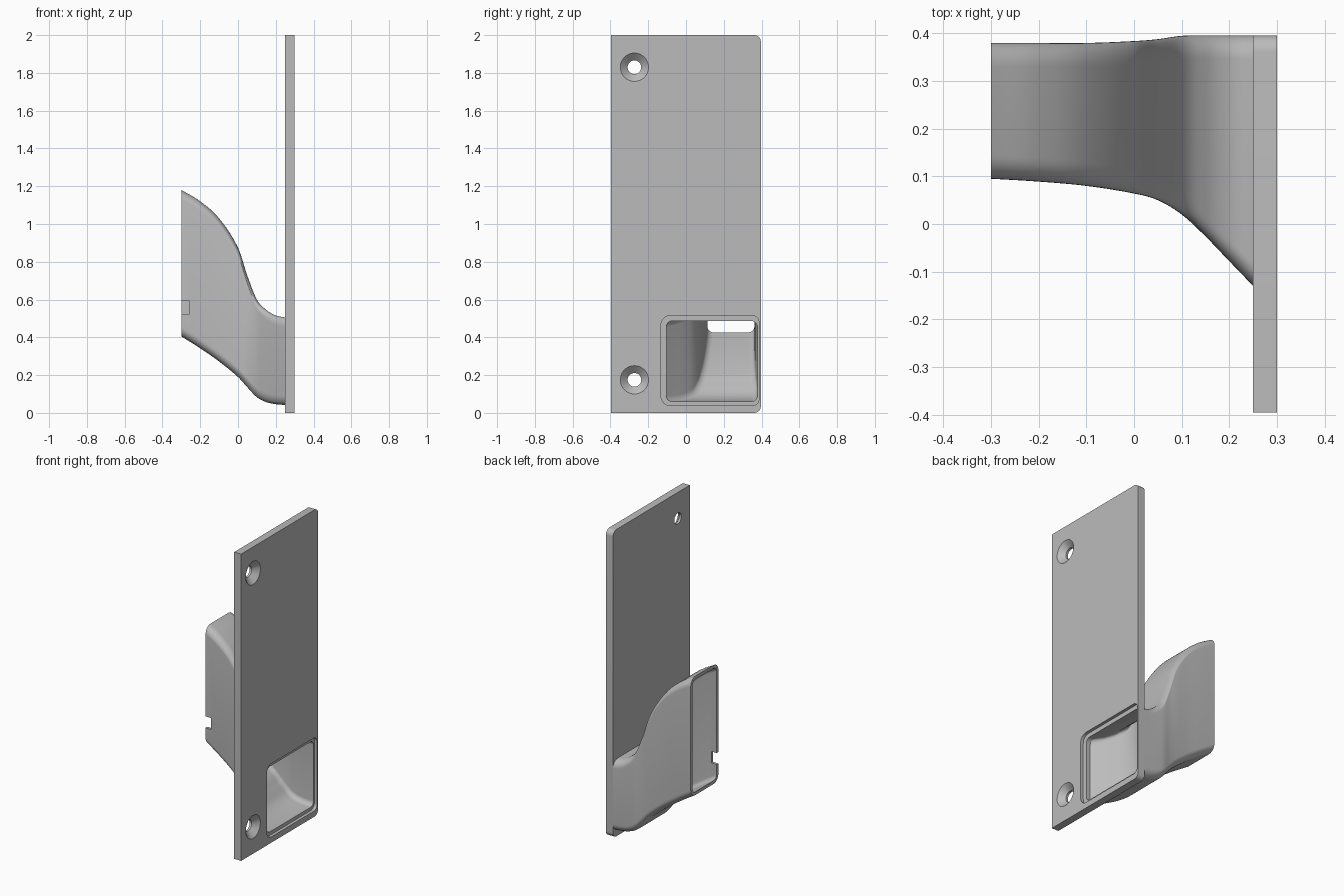
import bpy, bmesh
from math import cos, sin, pi, sqrt, radians
from mathutils import Matrix

cube = bpy.data.objects.get("Cube")
if cube:
    bpy.data.objects.remove(cube, do_unlink=True)

grey = bpy.data.materials.new("plain grey")
grey.use_nodes = True
colour = (0.5, 0.5, 0.5, 1)
grey.diffuse_color = colour
grey.node_tree.nodes["Principled BSDF"].inputs["Base Color"].default_value = colour


def rounded_rect(y0, y1, z0, z1, radii, n=8):
    """Outline in y and z; radii run anticlockwise from the +y +z corner."""
    pts = []
    corners = ((y1, z1, -1, -1), (y0, z1, 1, -1), (y0, z0, 1, 1), (y1, z0, -1, 1))
    for k, ((y, z, sy, sz), r) in enumerate(zip(corners, radii)):
        steps = n if r > 0 else 0
        for i in range(steps + 1):
            a = (k + (i / n)) * pi / 2
            pts.append((y + sy * r + r * cos(a), z + sz * r + r * sin(a)))
    return pts


def circle(y, z, r, n=40):
    return [(y + r * cos(2 * pi * i / n), z + r * sin(2 * pi * i / n)) for i in range(n)]


def loft(name, rings, closed=False):
    """Skin (x, outline) rings, capping the ends or joining them in a loop."""
    bm = bmesh.new()
    loops = [[bm.verts.new((x, y, z)) for y, z in ring] for x, ring in rings]
    pairs = list(zip(loops, loops[1:]))
    if closed:
        pairs.append((loops[-1], loops[0]))
    else:
        bm.faces.new(loops[0])
        bm.faces.new(loops[-1])
    for a, b in pairs:
        for i in range(len(a)):
            j = (i + 1) % len(a)
            bm.faces.new((a[i], a[j], b[j], b[i]))
    bmesh.ops.recalc_face_normals(bm, faces=bm.faces)
    mesh = bpy.data.meshes.new(name)
    bm.to_mesh(mesh)
    bm.free()
    mesh.materials.append(grey)
    obj = bpy.data.objects.new(name, mesh)
    bpy.context.collection.objects.link(obj)
    return obj


def activate(obj):
    bpy.ops.object.select_all(action='DESELECT')
    obj.select_set(True)
    bpy.context.view_layer.objects.active = obj


def cut(target, cutter):
    cutter.hide_render = True
    mod = target.modifiers.new("cut", 'BOOLEAN')
    mod.operation = 'DIFFERENCE'
    mod.solver = 'EXACT'
    mod.object = cutter
    activate(target)
    bpy.ops.object.modifier_apply(modifier=mod.name)
    bpy.data.objects.remove(cutter, do_unlink=True)


# Duct stations: x, top, bottom, front side, back side
KEYS = [
    (-0.30, 1.18, 0.405, 0.095, 0.380),
    (-0.20, 1.12, 0.342, 0.089, 0.380),
    (-0.10, 1.03, 0.272, 0.080, 0.380),
    (0.00, 0.875, 0.190, 0.064, 0.384),
    (0.05, 0.725, 0.135, 0.050, 0.388),
    (0.10, 0.600, 0.083, 0.020, 0.395),
    (0.15, 0.545, 0.057, -0.026, 0.396),
    (0.20, 0.516, 0.046, -0.078, 0.396),
    (0.25, 0.505, 0.042, -0.130, 0.396),
]
WALL = 0.018


def key_slope(k, c):
    a, b = KEYS[max(k - 1, 0)], KEYS[min(k + 1, len(KEYS) - 1)]
    return (b[c] - a[c]) / (b[0] - a[0])


def station(k, t):
    """Smooth values and their slopes between two stations."""
    a, b = KEYS[k], KEYS[k + 1]
    h = b[0] - a[0]
    out = []
    for c in range(1, 5):
        m0, m1 = key_slope(k, c), key_slope(k + 1, c)
        d = b[c] - a[c]
        p = 3 * d - h * (2 * m0 + m1)
        q = h * (m0 + m1) - 2 * d
        value = a[c] + t * (h * m0 + t * (p + t * q))
        slope = (h * m0 + t * (2 * p + 3 * t * q)) / h
        out.append((value, slope))
    return a[0] + t * h, out


# Duct: outer skin, then the inner skin back again
outer, inner = [], []
samples = [(k, i / 6) for k in range(len(KEYS) - 1) for i in range(6)]
samples.append((len(KEYS) - 2, 1.0))
for k, t in samples:
    x, sides = station(k, t)
    top, bottom, front, back = (v for v, s in sides)
    i_top, i_bottom, i_front, i_back = (
        v + sign * WALL * sqrt(1 + s * s) for (v, s), sign in zip(sides, (-1, 1, 1, -1)))
    outer.append((x, rounded_rect(front, back, bottom, top, [0.05] * 4)))
    inner.append((x, rounded_rect(i_front, i_back, i_bottom, i_top, [0.032] * 4)))
duct = loft("curved_duct", outer + inner[::-1], closed=True)
notch = rounded_rect(0.04, 0.2, 0.52, 0.595, [0] * 4)
cut(duct, loft("notch_cutter", [(-0.35, notch), (-0.26, notch)]))

# Mounting plate, rounded on its back corners
outline = rounded_rect(-0.396, 0.396, 0, 2, [0.035, 0, 0, 0.035])
plate = loft("mounting_plate", [(0.25, outline), (0.30, outline)])

# Duct opening with a shallow stepped recess around it
opening = inner[-1][1]
cut(plate, loft("opening_cutter", [(0.2, opening), (0.35, opening)]))
recess = rounded_rect(-0.132, 0.386, 0.038, 0.515, [0.035, 0.05, 0.05, 0.035])
cut(plate, loft("recess_cutter", [(0.28, recess), (0.35, recess)]))

# Countersunk screw holes
for z in (0.175, 1.83):
    rings = [(x, circle(-0.273, z, r)) for x, r in
             ((0.2, 0.036), (0.265, 0.036), (0.3, 0.075), (0.31, 0.086))]
    cut(plate, loft("screw_hole_cutter", rings))

for obj in (duct, plate):
    activate(obj)
    bpy.ops.object.shade_smooth_by_angle(angle=radians(30))
